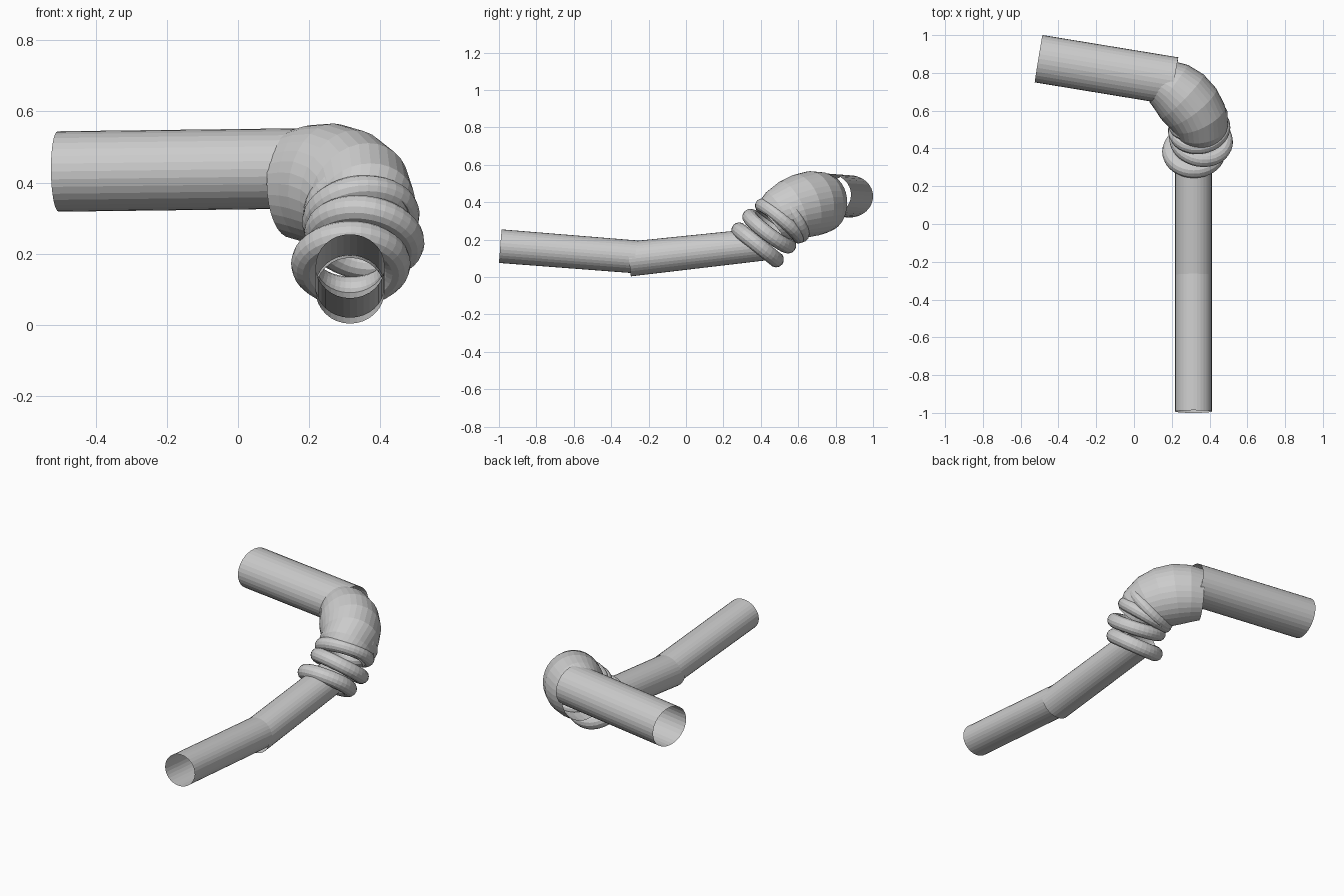
import bpy, bmesh, math
from mathutils import Vector

if "Cube" in bpy.data.objects:
    bpy.data.objects.remove(bpy.data.objects["Cube"])

grey = bpy.data.materials.new("plain_grey")
grey.diffuse_color = (0.6, 0.6, 0.6, 1)
grey.use_nodes = True
grey.node_tree.nodes["Principled BSDF"].inputs["Base Color"].default_value = grey.diffuse_color


def finish(name, bm):
    mesh = bpy.data.meshes.new(name)
    bm.to_mesh(mesh)
    bm.free()
    mesh.materials.append(grey)
    ob = bpy.data.objects.new(name, mesh)
    bpy.context.collection.objects.link(ob)
    return ob


def skin(bm, loops, closed=False):
    """Join successive loops of vertices with quads."""
    pairs = list(zip(loops, loops[1:]))
    if closed:
        pairs.append((loops[-1], loops[0]))
    for a, b in pairs:
        n = len(a)
        for i in range(n):
            j = (i + 1) % n
            bm.faces.new((a[i], a[j], b[j], b[i]))
    bmesh.ops.recalc_face_normals(bm, faces=bm.faces)


def tube(name, stations, sides=32):
    """Open-ended pipe through (centre, half width, half height) stations."""
    bm = bmesh.new()
    pts = [Vector(s[0]) for s in stations]
    loops = []
    for k, (c, w, h) in enumerate(stations):
        t = (pts[min(k + 1, len(pts) - 1)] - pts[max(k - 1, 0)]).normalized()
        side = t.cross(Vector((0, 0, 1))).normalized()
        up = side.cross(t)
        angles = [math.tau * i / sides for i in range(sides)]
        loops.append([bm.verts.new(pts[k] + side * w * math.cos(a) + up * h * math.sin(a))
                      for a in angles])
    skin(bm, loops)
    return finish(name, bm)


def ring(name, centre, axis, major, minor, seg=36, sides=14):
    """Torus collar around the given axis."""
    bm = bmesh.new()
    q = Vector(axis).to_track_quat('Z', 'Y')
    loops = []
    for i in range(seg):
        u = math.tau * i / seg
        loop = []
        for j in range(sides):
            v = math.tau * j / sides
            r = major + minor * math.cos(v)
            p = Vector((r * math.cos(u), r * math.sin(u), minor * math.sin(v)))
            loop.append(bm.verts.new(Vector(centre) + q @ p))
        loops.append(loop)
    skin(bm, loops, closed=True)
    return finish(name, bm)


# Straight pipes
tube("front_pipe", [((0.315, -0.993, 0.165), 0.097, 0.09),
                    ((0.315, -0.27, 0.108), 0.097, 0.088)])
tube("middle_pipe", [((0.315, -0.305, 0.096), 0.097, 0.093),
                     ((0.315, 0.44, 0.178), 0.097, 0.087)])
tube("rear_pipe", [((-0.505, 0.875, 0.431), 0.127, 0.113),
                   ((0.214, 0.757, 0.44), 0.127, 0.113)])

# Bulging elbow
tube("elbow", [((0.145, 0.755, 0.395), 0.125, 0.15),
               ((0.20, 0.722, 0.396), 0.148, 0.165),
               ((0.255, 0.675, 0.393), 0.163, 0.174),
               ((0.305, 0.62, 0.38), 0.163, 0.172),
               ((0.34, 0.565, 0.36), 0.155, 0.163),
               ((0.358, 0.51, 0.33), 0.142, 0.148),
               ((0.36, 0.46, 0.29), 0.122, 0.125)])

# Stacked tilted collars between pipe and elbow
ring("lower_collar", (0.317, 0.383, 0.172), (0.0, 0.62, 0.78), 0.126, 0.042)
ring("second_collar", (0.355, 0.445, 0.245), (0.12, 0.60, 0.79), 0.130, 0.040)
ring("third_collar", (0.345, 0.505, 0.30), (-0.10, 0.64, 0.76), 0.128, 0.038)
ring("upper_collar", (0.34, 0.55, 0.325), (-0.25, 0.80, 0.54), 0.127, 0.034)
